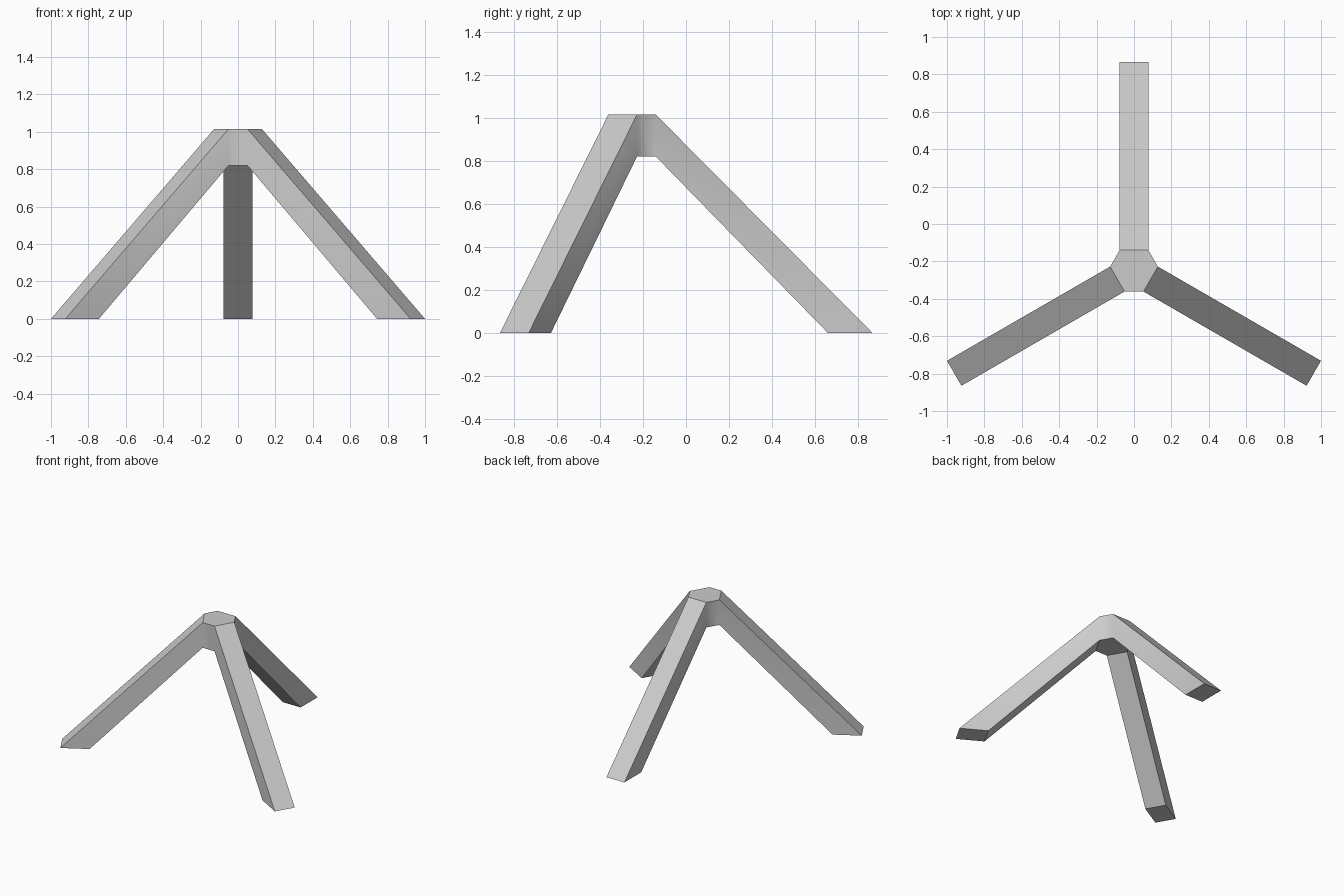
import bpy, bmesh
from math import radians
from mathutils import Matrix, Vector

cube = bpy.data.objects.get("Cube")
if cube:
    bpy.data.objects.remove(cube)

HALF = 0.077                 # half the width of a leg
HUB_R, TIP_R, HEEL_R = 0.103, 1.11, 0.903
TOP, UNDER = 1.015, 0.82     # hub top and underside heights
CENTRE = Vector((0, -0.243, 0))

grey = bpy.data.materials.new("plain grey")
grey.use_nodes = True
colour = (0.6, 0.6, 0.6, 1)
grey.diffuse_color = colour
grey.node_tree.nodes["Principled BSDF"].inputs["Base Color"].default_value = colour

bm = bmesh.new()
hub_top, hub_under = [], []

# Three slanted legs with flat feet, running counter-clockwise around the hub
for angle in (90, 210, 330):
    turn = Matrix.Rotation(radians(angle), 4, 'Z')

    def pair(r, z):
        return [bm.verts.new(CENTRE + turn @ Vector((r, s * HALF, z))) for s in (-1, 1)]

    top, tip = pair(HUB_R, TOP), pair(TIP_R, 0)
    heel, under = pair(HEEL_R, 0), pair(HUB_R, UNDER)
    for a, b in ((top, tip), (tip, heel), (heel, under)):
        bm.faces.new((a[0], b[0], b[1], a[1]))
    for s in (0, 1):
        bm.faces.new((top[s], tip[s], heel[s], under[s]))
    hub_top += top
    hub_under += under

# Six-sided hub: caps and the short walls between the legs
bm.faces.new(hub_top)
bm.faces.new(hub_under)
for i in (1, 3, 5):
    j = (i + 1) % 6
    bm.faces.new((hub_top[i], hub_top[j], hub_under[j], hub_under[i]))

bmesh.ops.recalc_face_normals(bm, faces=bm.faces)

# Smooth only across the upright corners of the hub
for f in bm.faces:
    f.smooth = True
for e in bm.edges:
    a, b = e.verts
    e.smooth = (a.co - b.co).xy.length < 0.001

mesh = bpy.data.meshes.new("three_legged_stand")
bm.to_mesh(mesh)
bm.free()
mesh.materials.append(grey)
stand = bpy.data.objects.new("three_legged_stand", mesh)
bpy.context.collection.objects.link(stand)
